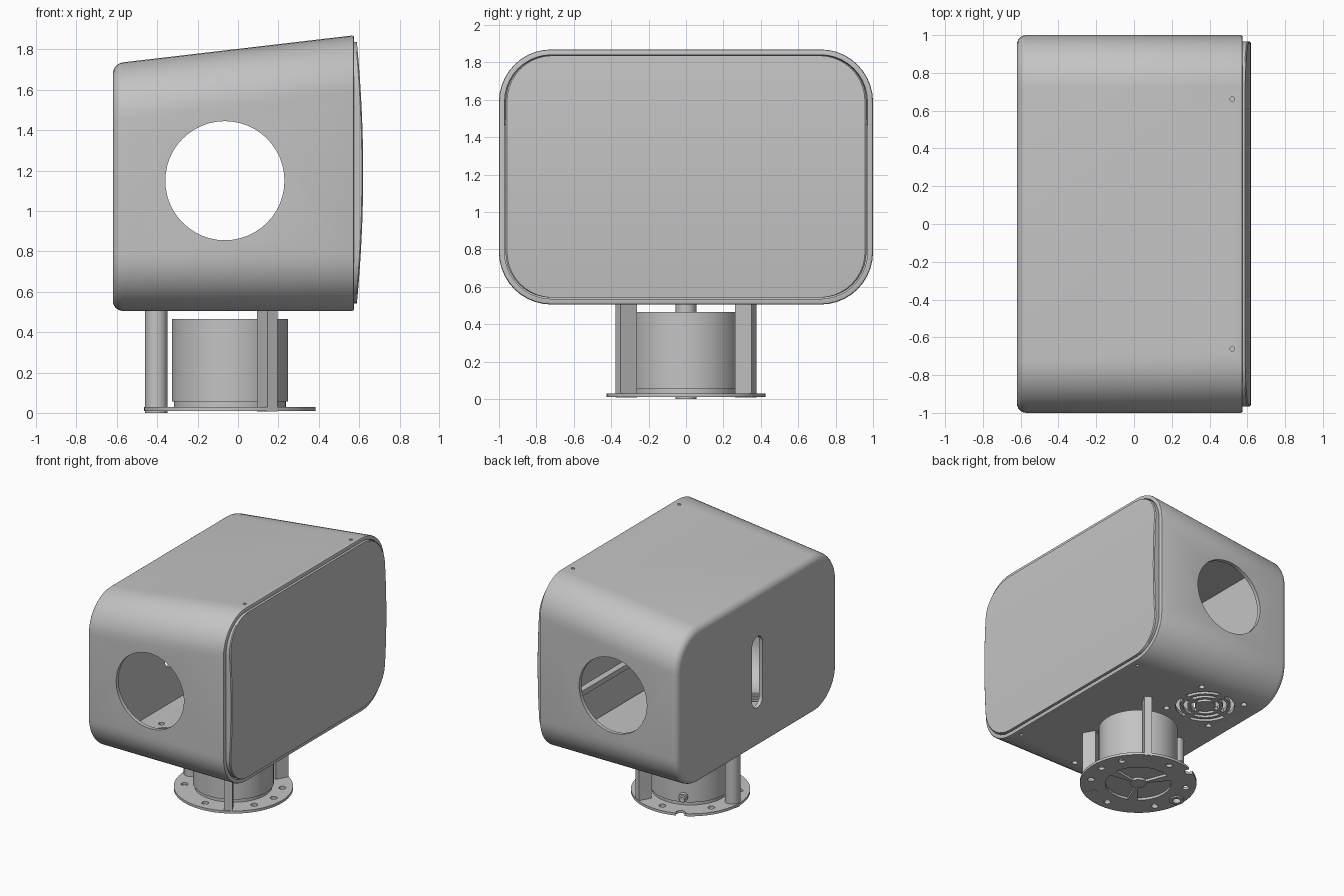
import bpy, bmesh
from math import sin, cos, pi, radians
from mathutils import Matrix, Vector

if "Cube" in bpy.data.objects:
    bpy.data.objects.remove(bpy.data.objects["Cube"])

grey = bpy.data.materials.new("plain_grey")
grey.use_nodes = True
grey.diffuse_color = (0.55, 0.55, 0.55, 1)
grey.node_tree.nodes["Principled BSDF"].inputs["Base Color"].default_value = (0.55, 0.55, 0.55, 1)

AXIS = -0.04       # x of the pedestal axis
FLOOR = 0.505      # underside of the housing


def finish(bm, name, angle=35):
    bmesh.ops.recalc_face_normals(bm, faces=bm.faces)
    mesh = bpy.data.meshes.new(name)
    bm.to_mesh(mesh)
    bm.free()
    mesh.materials.append(grey)
    obj = bpy.data.objects.new(name, mesh)
    bpy.context.collection.objects.link(obj)
    smooth(obj, angle)
    return obj


def smooth(obj, angle=35):
    bpy.ops.object.select_all(action='DESELECT')
    obj.select_set(True)
    bpy.context.view_layer.objects.active = obj
    bpy.ops.object.shade_smooth_by_angle(angle=radians(angle))


def loft(bm, rings, caps=True):
    loops = [[bm.verts.new(p) for p in ring] for ring in rings]
    for a, b in zip(loops, loops[1:]):
        for i in range(len(a)):
            j = (i + 1) % len(a)
            bm.faces.new((a[i], a[j], b[j], b[i]))
    if caps:
        bm.faces.new(loops[0])
        bm.faces.new(loops[-1])


def prism(bm, outline, lo, hi, axis='Z'):
    """Extrude a flat outline along an axis."""
    place = {'Z': lambda u, v, w: (u, v, w),
             'Y': lambda u, v, w: (u, w, v),
             'X': lambda u, v, w: (w, u, v)}[axis]
    loft(bm, [[place(u, v, w) for u, v in outline] for w in (lo, hi)])


def circle(cx, cy, r, n=32):
    return [(cx + r * cos(2 * pi * i / n), cy + r * sin(2 * pi * i / n)) for i in range(n)]


def sector(cx, cy, r0, r1, a0, a1, n=10):
    angles = [radians(a0 + (a1 - a0) * i / n) for i in range(n + 1)]
    outer = [(cx + r1 * cos(a), cy + r1 * sin(a)) for a in angles]
    inner = [(cx + r0 * cos(a), cy + r0 * sin(a)) for a in reversed(angles)]
    return outer + inner


def stadium(cx, cy, r, half, n=10):
    pts = []
    for side, start in ((1, 0), (-1, pi)):
        for i in range(n + 1):
            a = start + pi * i / n
            pts.append((cx + r * cos(a), cy + side * half + r * sin(a)))
    return pts


def cut(obj, bm, angle=35):
    """Subtract a set of prisms and drop the cutter."""
    cutter = finish(bm, "cutter")
    cutter.hide_render = True
    mod = obj.modifiers.new("cut", 'BOOLEAN')
    mod.operation = 'DIFFERENCE'
    mod.solver = 'EXACT'
    mod.object = cutter
    bpy.context.view_layer.objects.active = obj
    bpy.ops.object.modifier_apply(modifier=mod.name)
    bpy.data.objects.remove(cutter)
    smooth(obj, angle)


# Housing: hollow rounded box with a sloping top, open at +x
def section(x, inset, n=10):
    half, low, high = 1 - inset, FLOOR + inset, 1.87 + 0.117 * (x - 0.575) - inset
    r = 0.28 - inset
    corners = ((half - r, high - r), (r - half, high - r), (r - half, low + r), (half - r, low + r))
    return [(x, cy + r * cos(pi / 2 * (k + i / n)), cz + r * sin(pi / 2 * (k + i / n)))
            for k, (cy, cz) in enumerate(corners) for i in range(n + 1)]


rings = [section(-0.57 - 0.05 * cos(a), 0.05 - 0.05 * sin(a)) for a in [pi / 12 * i for i in range(7)]]
rings += [section(0.565, 0), section(0.572, 0.003), section(0.575, 0.01),
          section(0.575, 0.03), section(-0.59, 0.03)]
bm = bmesh.new()
loft(bm, rings)
housing = finish(bm, "housing")

# Openings: side ports, rear slot, screw holes and two fan grilles
bm = bmesh.new()
prism(bm, circle(-0.065, 1.15, 0.295, 48), -1.1, 1.1, 'Y')
prism(bm, stadium(0, 1.1, 0.065, 0.215), -0.7, -0.5, 'X')
for side in (-1, 1):
    prism(bm, circle(0.52, side * 0.66, 0.013, 12), 1.75, 1.95)
    prism(bm, circle(0.52, side * 0.66, 0.013, 12), 0.45, 0.6)
    cx, cy = -0.24, side * 0.52
    for r in (0.075, 0.13, 0.185):
        for k in range(4):
            prism(bm, sector(cx, cy, r, r + 0.03, 90 * k + 8, 90 * k + 82), 0.45, 0.6)
    for dx in (-0.2, 0.2):
        for dy in (-0.2, 0.2):
            prism(bm, circle(cx + dx, cy + dy, 0.022, 14), 0.45, 0.6)
cut(housing, bm)

# Front panel: rounded plate bulging gently over its height
bm = bmesh.new()
low, high, half, r = 0.542, 1.836, 0.965, 0.245
steps = [pi / 2 * i / 10 for i in range(11)]
rows = [(half - r + r * sin(a), low + r - r * cos(a)) for a in steps]
rows += [(half, low + r + (high - low - 2 * r) * i / 10) for i in range(1, 10)]
rows += [(half - r + r * cos(a), high - r + r * sin(a)) for a in steps]
panel_rings = []
for y, z in rows:
    x = 0.62 - 0.075 * (z - (low + high) / 2) ** 2
    panel_rings.append([(0.55, -y, z), (x - 0.006, -y, z), (x, 0.008 - y, z),
                        (x, y - 0.008, z), (x - 0.006, y, z), (0.55, y, z)])
loft(bm, panel_rings)
finish(bm, "front_panel", 30)

# Rail behind the panel
bm = bmesh.new()
prism(bm, [(0.5, 0.83), (0.552, 0.83), (0.552, 0.87), (0.5, 0.87)], -0.8, 0.8, 'Y')
finish(bm, "inner_rail")

# Pedestal base plate with windows, holes and notches
bm = bmesh.new()
prism(bm, circle(AXIS, 0, 0.425, 64), 0.01, 0.03)
base = finish(bm, "base_plate")
bm = bmesh.new()
for k in range(3):
    prism(bm, sector(AXIS, 0, 0.06, 0.24, 120 * k + 9, 120 * k + 111, 16), 0, 0.04)
for angle in (0, 30, 90, 150, 210, 270, 330):
    a = radians(angle)
    prism(bm, circle(AXIS + 0.35 * cos(a), 0.35 * sin(a), 0.025, 16), 0, 0.04)
a = radians(115)
prism(bm, circle(AXIS + 0.41 * cos(a), 0.41 * sin(a), 0.035, 16), 0, 0.04)
prism(bm, circle(AXIS - 0.365, 0, 0.03, 20), 0, 0.04)
cut(base, bm)

# Motor drum with a narrower foot
bm = bmesh.new()
prism(bm, circle(AXIS, 0, 0.277, 64), 0.029, 0.056)
prism(bm, circle(AXIS, 0, 0.288, 64), 0.056, 0.465)
finish(bm, "motor_drum")

# Cable plug on the drum
bm = bmesh.new()
for radius, start, end in ((0.032, 0.27, 0.32), (0.02, 0.32, 0.35)):
    prism(bm, [(u, v + 0.1) for u, v in circle(0, 0, radius, 16)], start, end, 'X')
bmesh.ops.transform(bm, verts=bm.verts,
                    matrix=Matrix.Translation(Vector((AXIS, 0, 0))) @ Matrix.Rotation(a, 4, 'Z'))
finish(bm, "cable_plug")

# Two flat pillars and one hollow round pillar
for name, angle in (("left_pillar", 60), ("right_pillar", -60)):
    bm = bmesh.new()
    prism(bm, [(0.32, -0.029), (0.42, -0.029), (0.42, 0.029), (0.32, 0.029)], 0.008, FLOOR + 0.005)
    bmesh.ops.transform(bm, verts=bm.verts,
                        matrix=Matrix.Translation(Vector((AXIS, 0, 0))) @ Matrix.Rotation(radians(angle), 4, 'Z'))
    finish(bm, name)
bm = bmesh.new()
tube = [(0.055, 0), (0.055, FLOOR + 0.005), (0.03, FLOOR + 0.005), (0.03, 0), (0.055, 0)]
loft(bm, [[(x, y, z) for x, y in circle(AXIS - 0.365, 0, r)] for r, z in tube], caps=False)
bmesh.ops.remove_doubles(bm, verts=bm.verts, dist=0.0001)
finish(bm, "round_pillar")
